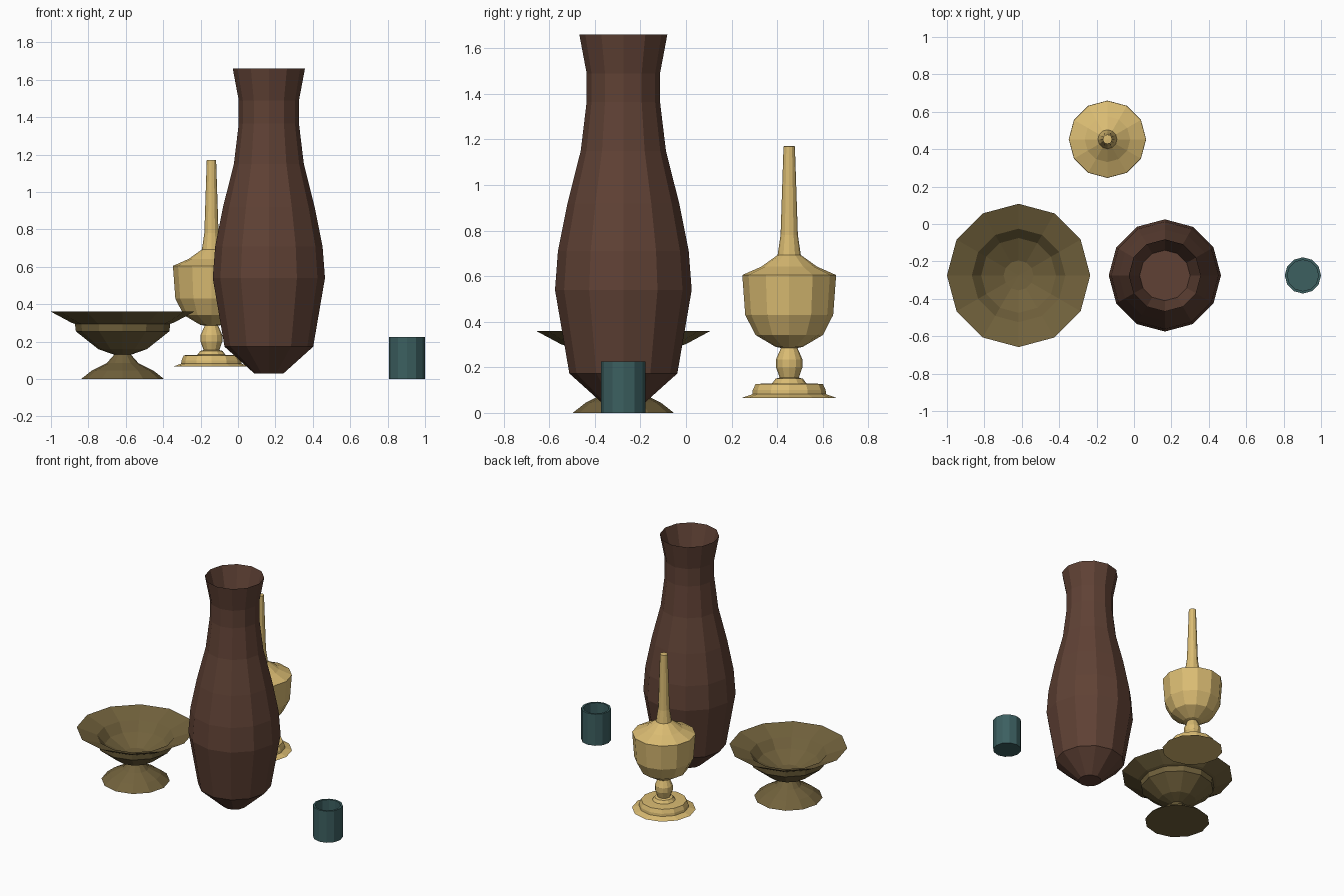
import bpy
import bmesh
from math import cos, sin, pi

SIDES = 12


def lathe(name, centre, profile, color):
    """Revolve (radius, z) points into a flat-faced vessel; radius 0 makes a pole."""
    bm = bmesh.new()
    rings = []
    for r, z in profile:
        n = SIDES if r > 0 else 1
        rings.append([bm.verts.new((r * cos(2 * pi * i / SIDES),
                                    r * sin(2 * pi * i / SIDES), z))
                      for i in range(n)])
    for a, b in zip(rings, rings[1:]):
        for i in range(SIDES):
            j = (i + 1) % SIDES
            if len(a) == 1:
                bm.faces.new((a[0], b[j], b[i]))
            elif len(b) == 1:
                bm.faces.new((a[i], a[j], b[0]))
            else:
                bm.faces.new((a[i], a[j], b[j], b[i]))
    bmesh.ops.recalc_face_normals(bm, faces=bm.faces)
    mesh = bpy.data.meshes.new(name)
    bm.to_mesh(mesh)
    bm.free()
    mat = bpy.data.materials.new(name + "_material")
    mat.diffuse_color = (*color, 1)
    mesh.materials.append(mat)
    obj = bpy.data.objects.new(name, mesh)
    obj.location = (*centre, 0)
    bpy.context.collection.objects.link(obj)
    return obj


# Footed bowl: flared foot, narrow waist, wide rim, shallow inside
lathe("footed_bowl", (-0.617, -0.275), [
    (0, 0), (0.222, 0), (0.165, 0.045), (0.085, 0.085), (0.045, 0.13),
    (0.13, 0.16), (0.25, 0.255), (0.255, 0.295), (0.275, 0.302),
    (0.383, 0.36), (0.25, 0.31), (0.2, 0.25), (0.08, 0.19), (0, 0.185)],
    (0.165, 0.12, 0.045))

# Tall vase: pointed base, swollen belly, flared mouth
lathe("tall_vase", (0.165, -0.275), [
    (0, 0.03), (0.078, 0.03), (0.237, 0.173), (0.3, 0.54), (0.287, 0.71),
    (0.245, 0.92), (0.187, 1.15), (0.161, 1.365), (0.161, 1.49),
    (0.193, 1.66), (0.135, 1.46), (0, 1.46)],
    (0.115, 0.053, 0.035))

# Lidded goblet: stepped foot, knobbed stem, cup, lid with long spire
lathe("lidded_goblet", (-0.142, 0.453), [
    (0, 0.066), (0.207, 0.066), (0.162, 0.082), (0.16, 0.1), (0.148, 0.127),
    (0.075, 0.13), (0.06, 0.15), (0.042, 0.155), (0.058, 0.2), (0.058, 0.235),
    (0.036, 0.285), (0.06, 0.29), (0.148, 0.342), (0.193, 0.43),
    (0.206, 0.605), (0.122, 0.642), (0.051, 0.693), (0.038, 0.78),
    (0.025, 1.17), (0, 1.172)],
    (0.7, 0.5, 0.17))

# Small cup: straight-sided open cylinder
lathe("small_cup", (0.903, -0.275), [
    (0, 0), (0.097, 0), (0.097, 0.225), (0.083, 0.225), (0.083, 0.03),
    (0, 0.03)],
    (0.045, 0.115, 0.118))
